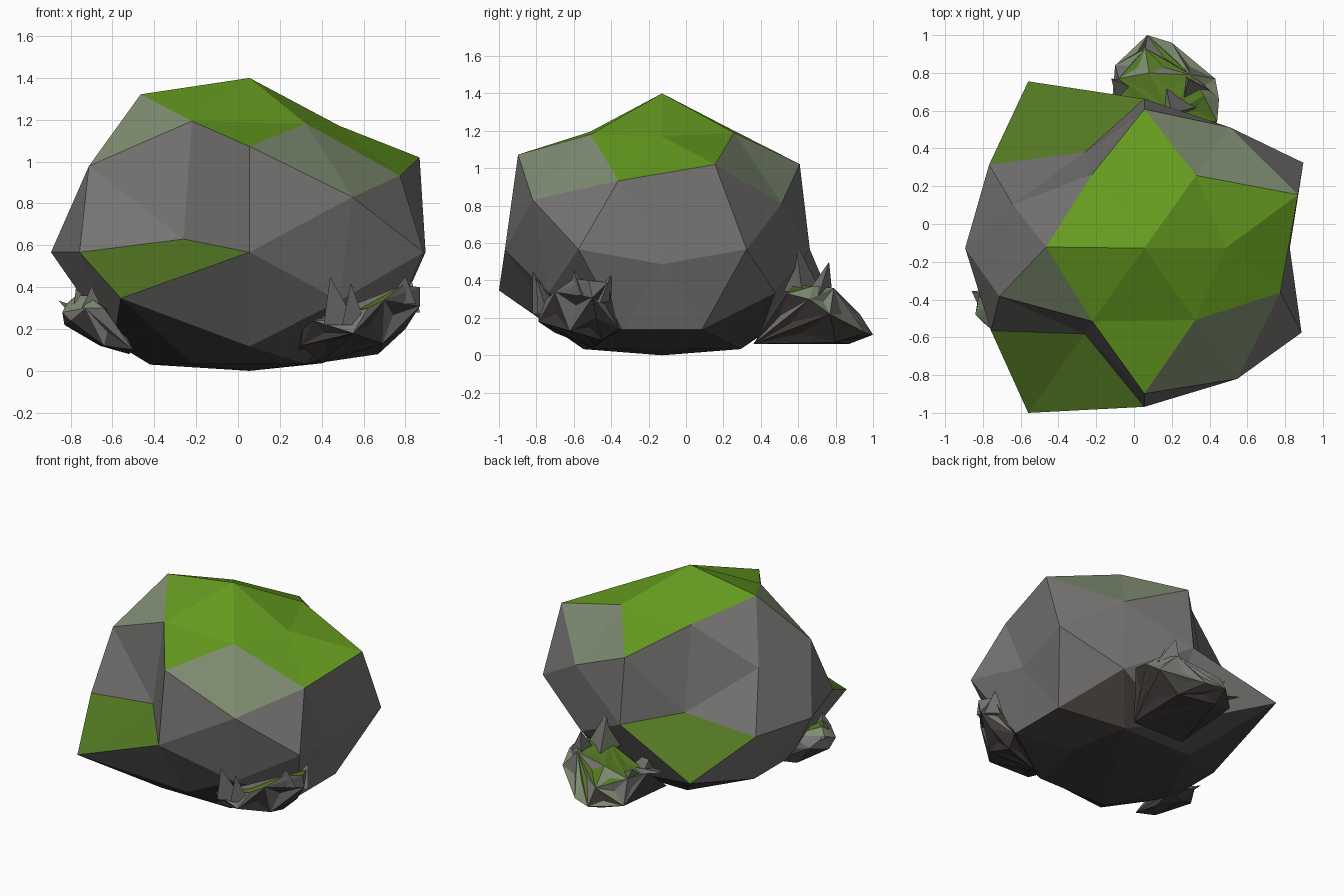
import bpy, bmesh, random
from mathutils import Vector

random.seed(4)


def material(name, rgb):
    m = bpy.data.materials.new(name)
    m.diffuse_color = (*rgb, 1)
    return m


MATS = [material("grey_stone", (0.18, 0.175, 0.17)),
        material("bright_moss", (0.13, 0.325, 0.014)),
        material("pale_moss", (0.21, 0.265, 0.165)),
        material("deep_moss", (0.085, 0.185, 0.016)),
        material("dark_stone", (0.055, 0.049, 0.046))]
STONE, MOSS, PALE, DEEP, DARK = range(5)


def finish(bm, name):
    bmesh.ops.recalc_face_normals(bm, faces=bm.faces)
    mesh = bpy.data.meshes.new(name)
    bm.to_mesh(mesh)
    bm.free()
    for m in MATS:
        mesh.materials.append(m)
    ob = bpy.data.objects.new(name, mesh)
    bpy.context.collection.objects.link(ob)
    return ob


def hull(points):
    bm = bmesh.new()
    for p in points:
        bm.verts.new(p)
    bmesh.ops.convex_hull(bm, input=bm.verts)
    loose = [v for v in bm.verts if not v.link_faces]
    bmesh.ops.delete(bm, geom=loose, context='VERTS')
    return bm


# --- Boulder: subdivided icosahedron directions, each with its own radius ---
CENTRE = Vector((0.055, -0.128, 0.567))
RADII = {
    (0, 0, 1): .833, (.526, 0, .851): .71, (0, .851, .526): .865,
    (.309, .5, .809): .77, (.309, -.5, .809): .76,
    (-.309, -.5, .809): .775, (-.309, .5, .809): .78,
    (-.809, -.309, .5): .825, (-.809, .309, .5): .75,
    (.5, .809, .309): .79, (.5, -.809, .309): .855,
    (.851, -.526, 0): .85, (.851, .526, 0): .86,
    (-.851, -.526, 0): .83, (-.851, .526, 0): .84,
    (-1, 0, 0): .825, (0, -1, 0): .84, (0, 1, 0): .79,
    (.5, -.809, -.309): .75, (.5, .809, -.309): .75,
}
place = {d: CENTRE + Vector((d[0] * 1.15, d[1], d[2])) * r for d, r in RADII.items()}
# dented, protruding and flattened corners
place.update({
    (-.526, 0, .851): (-.465, -.122, 1.322), (0, -.851, .526): (.055, -.898, 1.073),
    (.809, .309, .5): (.868, .155, 1.02), (.809, -.309, .5): (.775, -.362, .933),
    (1, 0, 0): (.825, -.128, .487),
    (-.5, -.809, .309): (-.26, -.582, .63), (-.5, .809, .309): (-.26, .38, .63),
    (-.5, -.809, -.309): (-.56, -1.0, .347), (-.5, .809, -.309): (-.56, .755, .347),
    (-.526, 0, -.851): (-.42, -.128, .03), (.526, 0, -.851): (.4, -.128, .036),
    (0, 0, -1): (.055, -.128, 0),
})
for s in (-1, 1):
    place[(0, s * .851, -.526)] = (.055, -.128 + s * .53, .117)
    for t in (-1, 1):
        place[(t * .309, s * .5, -.809)] = (.055 + t * .27, -.128 + s * .42, .033)
        place[(t * .809, s * .309, -.5)] = (.055 + t * .65, -.128 + s * .213, .137)

bm = hull(place.keys())
dirs = {v: min(place, key=lambda d: (Vector(d) - v.co).length) for v in bm.verts}

# bright moss on the cap, deep moss on the ledges, pale moss at the rim
BRIGHT = [{(0, 0, 1)}, {(.526, 0, .851)}]
LEDGES = []
RIM = [{(-.526, 0, .851), (-.309, -.5, .809), (-.809, -.309, .5)}]
for s in (-1, 1):
    BRIGHT.append({(0, s * .851, .526), (-.309, s * .5, .809), (.309, s * .5, .809)})
    LEDGES.append({(-.5, s * .809, .309), (-.5, s * .809, -.309)})
    RIM.append({(.309, s * .5, .809), (.5, s * .809, .309)})
for f in bm.faces:
    corners = {dirs[v] for v in f.verts}
    for index, groups in ((MOSS, BRIGHT), (DEEP, LEDGES), (PALE, RIM)):
        if any(g <= corners for g in groups):
            f.material_index = index
    if sum(c[2] for c in corners) / 3 < -.45:     # underside
        f.material_index = DARK
for v in bm.verts:
    v.co = place[dirs[v]]
finish(bm, "boulder")


# --- Small craggy stones gathered around the base ---
def crag(name, points, spikes, dent, dark_below, moss_above=.82, pale_above=.68):
    bm = hull(points)
    big = [f for f in bm.faces if f.calc_area() > 0.012]
    res = bmesh.ops.poke(bm, faces=big)
    bm.normal_update()
    for v in res["verts"]:
        v.co -= v.normal * random.uniform(0.2, 1.0) * dent
    bm.normal_update()
    for f in bm.faces:
        n = f.normal.z
        if n > moss_above:
            f.material_index = DEEP
        elif n > pale_above:
            f.material_index = PALE
        elif n < -.25 or f.calc_center_median().z < dark_below:
            f.material_index = DARK
    # sharp shards: (tip, foot centre, foot width, colour of the first side)
    for tip, foot, w, colour in spikes:
        foot = Vector(foot)
        ring = [bm.verts.new(foot + Vector(o) * w) for o in
                ((-.4, .8, .1), (-.6, -.8, 0), (1, 0, 0))]
        top = bm.verts.new(tip)
        for i in range(3):
            side = bm.faces.new((ring[i], ring[(i + 1) % 3], top))
            side.material_index = colour if i == 0 else STONE
        bm.faces.new(ring[::-1])
    return finish(bm, name)


crag("back_stone",
     [(.07, 1.0, .11), (.2, .96, .12), (-.1, .84, .1), (.05, .87, .06), (.3, .86, .2),
      (.43, .77, .22), (.45, .66, .3), (.44, .54, .33), (.3, .36, .06), (-.1, .36, .06),
      (-.12, .6, .25), (-.08, .77, .26), (.06, .93, .22), (.08, .8, .32), (.3, .79, .36),
      (.37, .68, .37), (.2, .58, .38), (.3, .8, .07)],
     [((.2, .588, .6), (.22, .62, .34), .12, PALE), ((.29, .765, .5), (.31, .71, .32), .09, STONE),
      ((-.31, .68, .33), (-.1, .62, .27), .09, DEEP), ((-.14, .52, .45), (-.08, .58, .25), .1, STONE),
      ((-.12, .77, .34), (-.04, .7, .24), .08, STONE)], .02, .17, .74, .6)

crag("front_stone",
     [(.3, -.7, .12), (.31, -.74, .2), (.4, -.5, .04), (.67, -.45, .08), (.55, -.79, .18),
      (.62, -.75, .3), (.7, -.7, .34), (.79, -.6, .41), (.83, -.42, .39), (.87, -.52, .4),
      (.87, -.5, .31), (.8, -.48, .2), (.7, -.36, .14), (.69, -.62, .13), (.36, -.78, .24),
      (.48, -.77, .24), (.28, -.5, .08)],
     [((.44, -.82, .45), (.47, -.74, .22), .1, DEEP), ((.54, -.8, .42), (.54, -.74, .22), .07, STONE),
      ((.8, -.6, .455), (.76, -.56, .32), .09, DEEP), ((.83, -.4, .43), (.79, -.46, .28), .08, STONE)],
     .025, .2)

crag("left_stone",
     [(-.82, -.38, .32), (-.775, -.42, .36), (-.72, -.5, .36), (-.64, -.6, .3),
      (-.83, -.42, .22), (-.66, -.3, .12), (-.64, -.55, .12), (-.8, -.52, .24),
      (-.73, -.58, .3), (-.84, -.48, .28), (-.76, -.3, .25), (-.52, -.4, .08),
      (-.5, -.58, .1), (-.52, -.25, .12), (-.6, -.3, .3)],
     [((-.86, -.355, .337), (-.78, -.4, .29), .06, PALE), ((-.775, -.44, .395), (-.75, -.45, .3), .06, PALE),
      ((-.7, -.53, .405), (-.71, -.52, .3), .06, STONE)], .015, .2)
